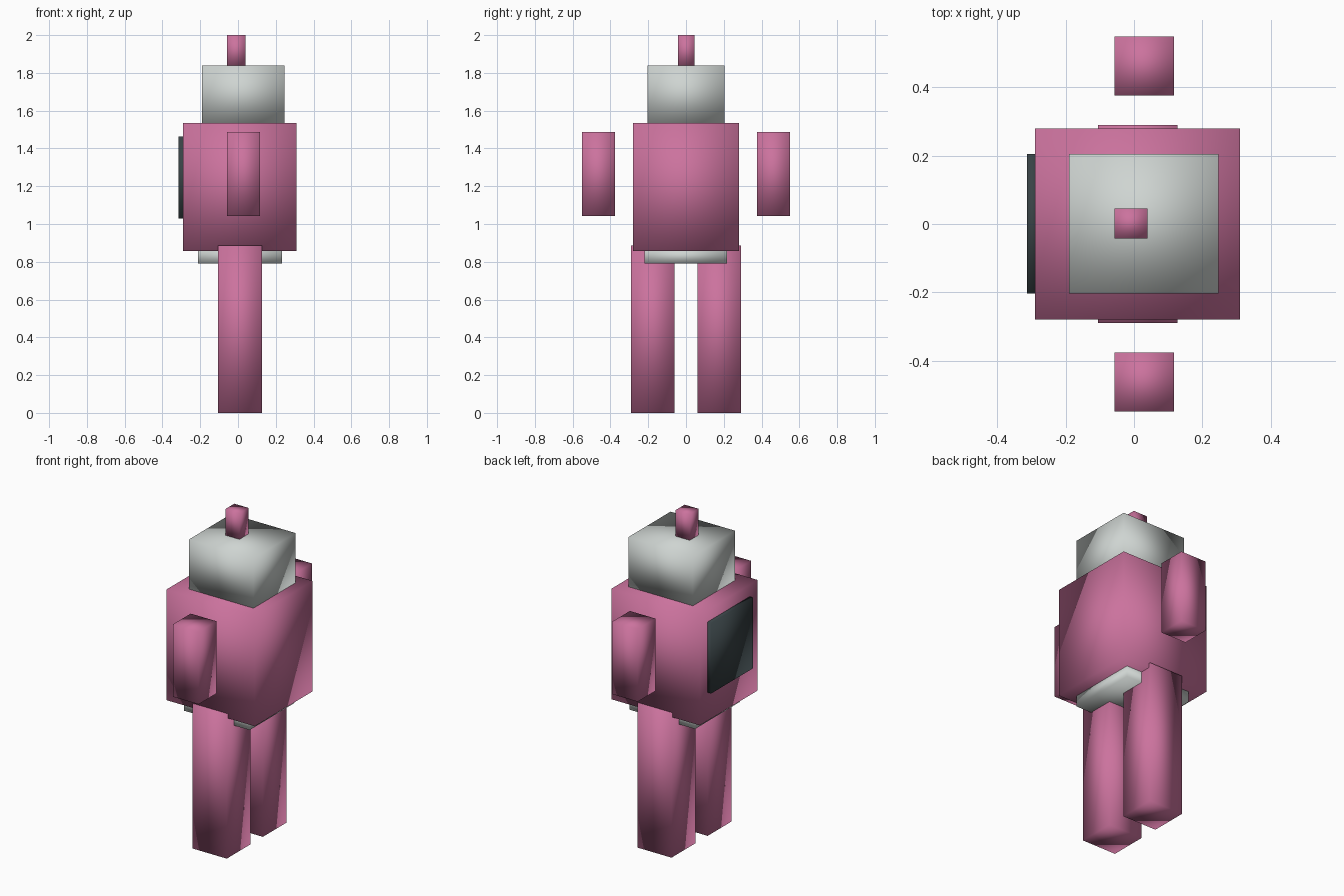
import bpy

if "Cube" in bpy.data.objects:
    bpy.data.objects.remove(bpy.data.objects["Cube"])


def material(name, rgb):
    mat = bpy.data.materials.new(name)
    mat.diffuse_color = (*rgb, 1)
    mat.use_nodes = True
    mat.node_tree.nodes["Principled BSDF"].inputs["Base Color"].default_value = mat.diffuse_color
    return mat


PINK = material("pink", (0.60, 0.17, 0.34))
PALE = material("pale_grey", (0.62, 0.66, 0.64))
DARK = material("dark_grey", (0.04, 0.055, 0.06))


def block(name, xs, ys, zs, mat):
    """Smooth-shaded box spanning the given x, y and z ranges."""
    spans = (xs, ys, zs)
    bpy.ops.mesh.primitive_cube_add(size=1, location=[(a + b) / 2 for a, b in spans])
    obj = bpy.context.object
    obj.name = name
    obj.scale = [b - a for a, b in spans]
    bpy.ops.object.transform_apply(location=False, rotation=False, scale=True)
    bpy.ops.object.shade_smooth()
    obj.data.materials.append(mat)
    return obj


# Body, from the hips up to the antenna
block("hips", (-0.213, 0.233), (-0.22, 0.217), (0.79, 0.87), PALE)
block("torso", (-0.29, 0.31), (-0.28, 0.28), (0.857, 1.535), PINK)
block("head", (-0.19, 0.247), (-0.203, 0.205), (1.53, 1.84), PALE)
block("antenna", (-0.057, 0.039), (-0.042, 0.045), (1.835, 2.0), PINK)

# Thin panel on the torso side
block("panel", (-0.314, -0.28), (-0.203, 0.205), (1.03, 1.463), DARK)

# Mirrored limbs
for label, side in (("left", 1), ("right", -1)):
    block(f"{label}_arm", (-0.057, 0.117), sorted((side * 0.377, side * 0.55)), (1.043, 1.487), PINK)
    block(f"{label}_leg", (-0.105, 0.127), sorted((side * 0.06, side * 0.29)), (0, 0.885), PINK)
